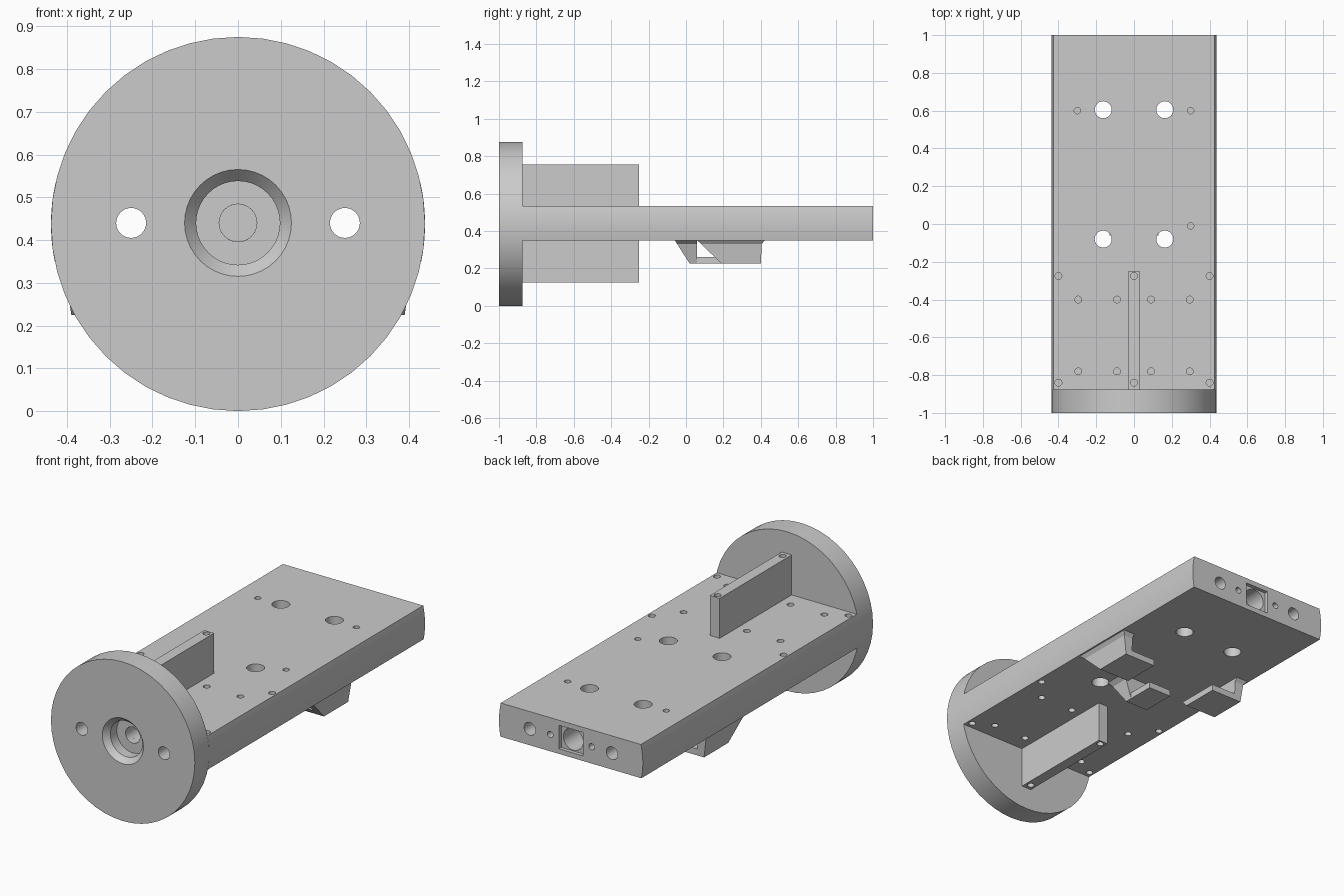
import bpy, bmesh, math

if "Cube" in bpy.data.objects:
    bpy.data.objects.remove(bpy.data.objects["Cube"])

CZ = 0.4375          # axis height
R = 0.4375           # flange radius
Z0, Z1 = 0.35, 0.535 # deck underside and top

grey = bpy.data.materials.new("plain_grey")
grey.diffuse_color = (0.6, 0.6, 0.6, 1)
grey.use_nodes = True
grey.node_tree.nodes["Principled BSDF"].inputs["Base Color"].default_value = grey.diffuse_color


def finish(bm, name):
    bmesh.ops.recalc_face_normals(bm, faces=bm.faces)
    me = bpy.data.meshes.new(name)
    bm.to_mesh(me)
    bm.free()
    ob = bpy.data.objects.new(name, me)
    bpy.context.collection.objects.link(ob)
    me.materials.append(grey)
    return ob


def loft(bm, rings):
    """Skin a list of equal rings and cap both ends."""
    rows = [[bm.verts.new(p) for p in ring] for ring in rings]
    n = len(rows[0])
    for a, b in zip(rows, rows[1:]):
        for i in range(n):
            bm.faces.new((a[i], a[(i + 1) % n], b[(i + 1) % n], b[i]))
    bm.faces.new(rows[0])
    bm.faces.new(rows[-1])


def lathe(bm, profile, u, v, axis, sides=32):
    """Turn (radius, position) pairs round a y or z axis."""
    rings = []
    for r, t in profile:
        ring = []
        for i in range(sides):
            a = 2 * math.pi * i / sides
            p, q = u + r * math.cos(a), v + r * math.sin(a)
            ring.append((p, t, q) if axis == 'y' else (p, q, t))
        rings.append(ring)
    loft(bm, rings)


def rect(x0, x1, y0, y1, z):
    return [(x0, y0, z), (x1, y0, z), (x1, y1, z), (x0, y1, z)]


def box(bm, x0, x1, y0, y1, z0, z1):
    loft(bm, [rect(x0, x1, y0, y1, z0), rect(x0, x1, y0, y1, z1)])


def cut(ob, bm):
    cutter = finish(bm, "cutter")
    cutter.hide_render = True
    m = ob.modifiers.new("cut", 'BOOLEAN')
    m.operation, m.solver, m.object = 'DIFFERENCE', 'EXACT', cutter
    bpy.context.view_layer.objects.active = ob
    bpy.ops.object.modifier_apply(modifier=m.name)
    bpy.data.objects.remove(cutter, do_unlink=True)


# Round flange with chamfered counterbore and two through holes
bm = bmesh.new()
lathe(bm, [(R, -1), (R, -0.875)], 0, CZ, 'y', 48)
flange = finish(bm, "flange")
bm = bmesh.new()
lathe(bm, [(0.134, -1.01), (0.098, -0.97), (0.098, -0.914),
           (0.044, -0.914), (0.044, -0.8)], 0, 0.44, 'y', 40)
for s in (-1, 1):
    lathe(bm, [(0.035, -1.1), (0.035, -0.8)], s * 0.25, 0.44, 'y')
cut(flange, bm)

# Flat deck whose long sides follow the flange circle
right = []
a0, a1 = math.asin((Z0 - CZ) / R), math.asin((Z1 - CZ) / R)
for i in range(9):
    a = a0 + (a1 - a0) * i / 8
    right.append((R * math.cos(a), CZ + R * math.sin(a)))
outline = right + [(-x, z) for x, z in reversed(right)]
bm = bmesh.new()
loft(bm, [[(x, y, z) for x, z in outline] for y in (-0.875, 1)])
deck = finish(bm, "deck")

# Lengthwise channels, end holes, and blind centre hole
bm = bmesh.new()
lathe(bm, [(0.044, -0.9), (0.044, -0.75)], 0, 0.44, 'y')
for s in (-1, 1):
    lathe(bm, [(0.035, -0.9), (0.035, 1.1)], s * 0.25, 0.44, 'y')
    lathe(bm, [(0.017, 0.9), (0.017, 1.1)], s * 0.126, 0.4425, 'y', 20)
cut(deck, bm)

# Square pocket with a round bore behind it
bm = bmesh.new()
box(bm, -0.0725, 0.0725, 0.98, 1.1, 0.378, 0.507)
cut(deck, bm)
bm = bmesh.new()
lathe(bm, [(0.06, 0.7), (0.06, 0.99)], 0, 0.4425, 'y')
cut(deck, bm)

# Vertical through holes and blind screw holes
bm = bmesh.new()
for s in (-1, 1):
    for y in (0.605, -0.08):
        lathe(bm, [(0.045, 0.2), (0.045, 0.7)], s * 0.163, y, 'z')
    for x, y in ((0.4, -0.275), (0.4, -0.84), (0.295, -0.4),
                 (0.09, -0.4), (0.295, -0.78), (0.09, -0.78)):
        lathe(bm, [(0.018, Z1 - 0.05), (0.018, Z1 + 0.05)], s * x, y, 'z', 20)
        lathe(bm, [(0.018, Z0 - 0.05), (0.018, Z0 + 0.05)], s * x, y, 'z', 20)
for x, y in ((-0.3, 0.6), (0.3, 0.6), (0.3, -0.01)):
    lathe(bm, [(0.017, Z1 - 0.05), (0.017, Z1 + 0.05)], x, y, 'z', 20)
cut(deck, bm)

# Upright fins above and below the deck, with screw holes in the edges
fins = []
for name, z0, z1, edge in (("upper_fin", Z1, 0.755, 0.755),
                           ("lower_fin", 0.125, Z0, 0.125)):
    bm = bmesh.new()
    box(bm, -0.03, 0.03, -0.875, -0.25, z0, z1)
    fin = finish(bm, name)
    bm = bmesh.new()
    for y in (-0.275, -0.84):
        lathe(bm, [(0.018, edge - 0.06), (0.018, edge + 0.06)], 0, y, 'z', 20)
    cut(fin, bm)
    fins.append(fin)

# Side hooks under the deck: flared wall plus inward lip
hooks = []
for name, s in (("right_hook", 1), ("left_hook", -1)):
    bm = bmesh.new()
    loft(bm, [rect(s * 0.35, s * xo, yf, yb, z) for xo, yf, yb, z in
              ((0.42, 0.06, 0.42, Z0), (0.405, 0.082, 0.405, 0.33),
               (0.39, 0.19, 0.40, 0.225))])
    loft(bm, [rect(s * 0.2, s * 0.36, 0.155, 0.40, 0.26),
              rect(s * 0.2, s * 0.36, 0.19, 0.40, 0.225)])
    hooks.append(finish(bm, name))

# Middle hook: wall on the front side, lip pointing back
bm = bmesh.new()
loft(bm, [rect(-w, w, yf, 0.06, z) for w, yf, z in
          ((0.13, -0.06, Z0), (0.105, -0.047, 0.33), (0.07, 0.02, 0.225))])
box(bm, -0.07, 0.07, 0.05, 0.21, 0.225, 0.26)
hooks.append(finish(bm, "middle_hook"))

# Smooth round surfaces, keep edges sharp
bpy.ops.object.select_all(action='DESELECT')
for ob in [flange, deck] + fins + hooks:
    ob.select_set(True)
bpy.context.view_layer.objects.active = flange
bpy.ops.object.shade_smooth_by_angle(angle=math.radians(25))
